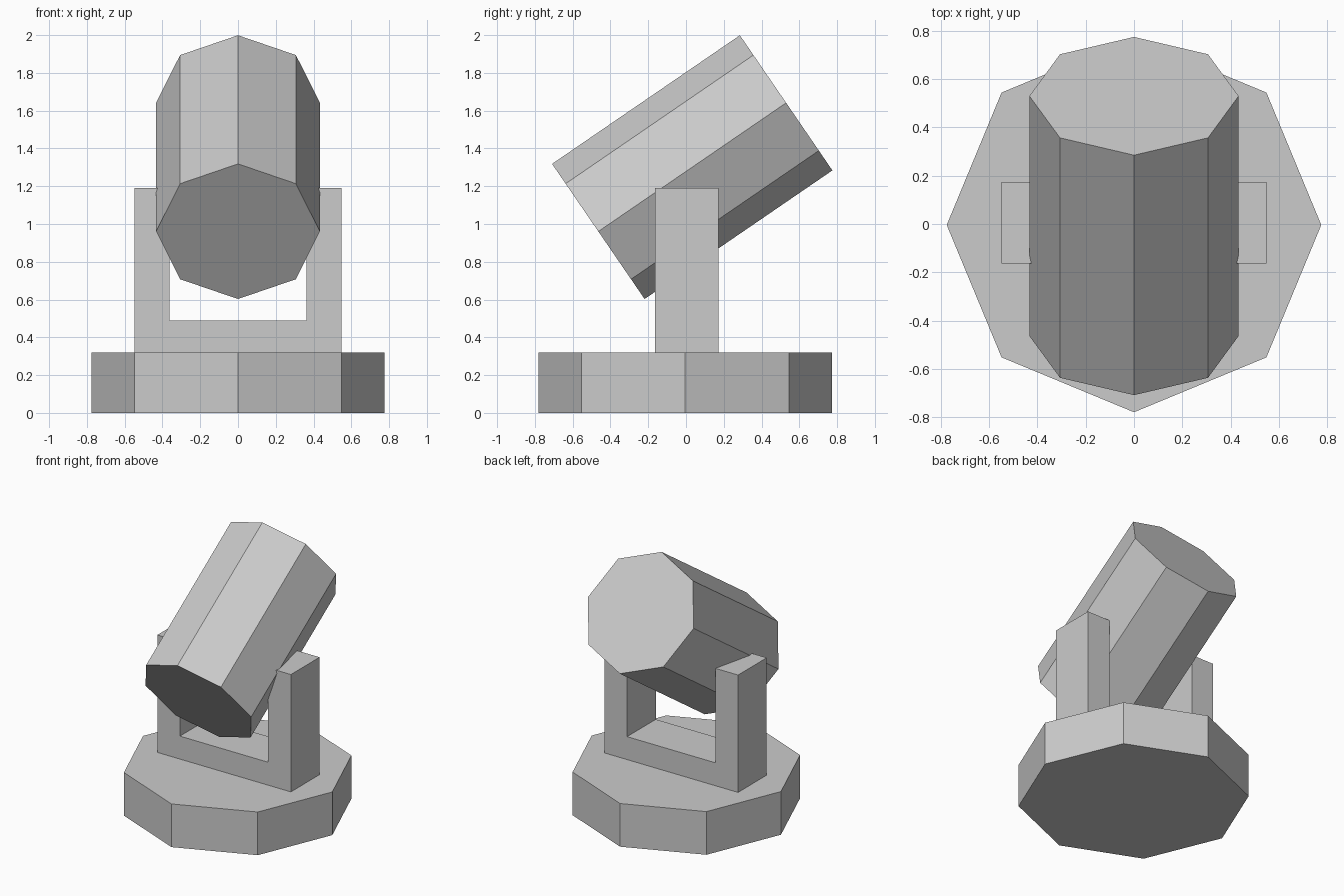
import bpy, bmesh, math
from mathutils import Matrix

if "Cube" in bpy.data.objects:
    bpy.data.objects.remove(bpy.data.objects["Cube"])

grey = bpy.data.materials.new("plain grey")
grey.diffuse_color = (0.6, 0.6, 0.6, 1)
grey.use_nodes = True
grey.node_tree.nodes["Principled BSDF"].inputs["Base Color"].default_value = grey.diffuse_color


def finish(name, bm):
    bmesh.ops.recalc_face_normals(bm, faces=bm.faces)
    mesh = bpy.data.meshes.new(name)
    bm.to_mesh(mesh)
    bm.free()
    mesh.materials.append(grey)
    obj = bpy.data.objects.new(name, mesh)
    bpy.context.collection.objects.link(obj)
    return obj


def octagon_prism(name, radius, length, matrix):
    bm = bmesh.new()
    bmesh.ops.create_cone(bm, cap_ends=True, segments=8, radius1=radius,
                          radius2=radius, depth=length, matrix=matrix)
    return finish(name, bm)


# Octagonal base, corners on the axes
octagon_prism("base", 0.776, 0.32, Matrix.Translation((0, -0.004, 0.16)))

# U-shaped yoke: front profile extruded along y
half = [(0.548, 0.32), (0.548, 1.19), (0.362, 1.19), (0.362, 0.49)]
profile = half + [(-x, z) for x, z in reversed(half)]
bm = bmesh.new()
face = bm.faces.new([bm.verts.new((x, -0.163, z)) for x, z in profile])
ext = bmesh.ops.extrude_face_region(bm, geom=[face])
bmesh.ops.translate(bm, vec=(0, 0.336, 0),
                    verts=[v for v in ext["geom"] if isinstance(v, bmesh.types.BMVert)])
finish("yoke", bm)

# Octagonal barrel, tilted up towards the back
tilt = math.radians(-90 + 34.4)
octagon_prism("barrel", 0.4335, 1.205,
              Matrix.Translation((0, 0.033, 1.301)) @ Matrix.Rotation(tilt, 4, "X"))
